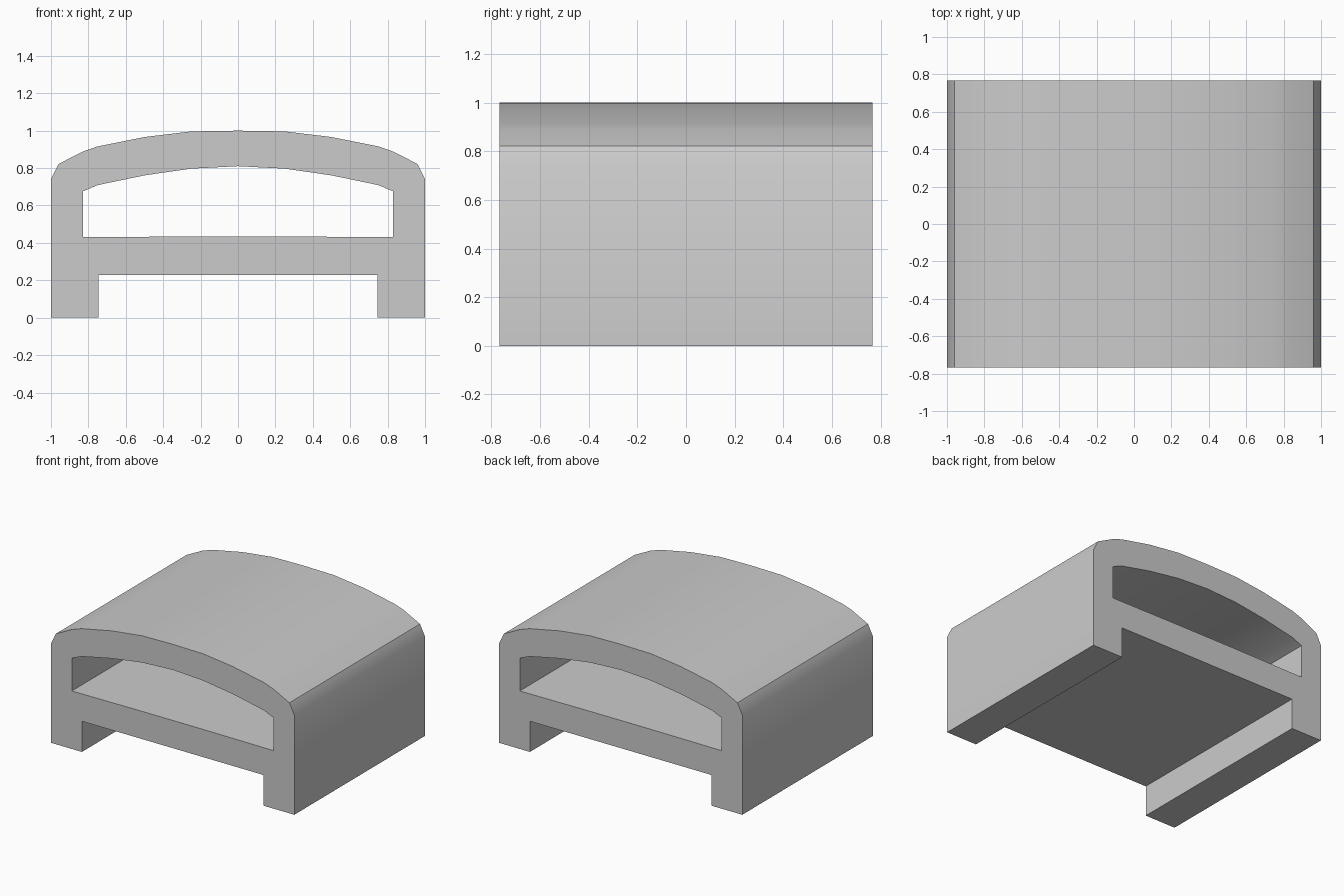
import bpy, bmesh, math

if "Cube" in bpy.data.objects:
    bpy.data.objects.remove(bpy.data.objects["Cube"])

HALF_DEPTH = 0.767

# Right half of each loop as (x, z), listed from the top centre to the bottom
outer = [(0, 1.0), (0.25, 0.996), (0.5, 0.966), (0.75, 0.916), (0.83, 0.888),
         (0.96, 0.822), (1, 0.742), (1, 0), (0.747, 0), (0.747, 0.228)]
inner = [(0, 0.81), (0.25, 0.797), (0.5, 0.761), (0.75, 0.709),
         (0.83, 0.675), (0.83, 0.431), (0.25, 0.434)]


def full_loop(half):
    """Mirror a half loop across x = 0 into a closed loop."""
    return half + [(-x, z) for x, z in reversed(half) if x > 0]


def add_loop(bm, half):
    verts = [bm.verts.new((x, -HALF_DEPTH, z)) for x, z in full_loop(half)]
    return [bm.edges.new((v, verts[i - 1])) for i, v in enumerate(verts)]


# Arched band: front face with its window, extruded to the back
bm = bmesh.new()
edges = add_loop(bm, outer) + add_loop(bm, inner)
bmesh.ops.triangle_fill(bm, edges=edges, use_beauty=True)
ext = bmesh.ops.extrude_face_region(bm, geom=bm.faces[:], use_keep_orig=True)
moved = [g for g in ext["geom"] if isinstance(g, bmesh.types.BMVert)]
bmesh.ops.translate(bm, verts=moved, vec=(0, 2 * HALF_DEPTH, 0))
bmesh.ops.recalc_face_normals(bm, faces=bm.faces[:])

mesh = bpy.data.meshes.new("arched_band")
bm.to_mesh(mesh)
bm.free()
band = bpy.data.objects.new("arched_band", mesh)
bpy.context.collection.objects.link(band)

# Soft arch, crisp corners
bpy.context.view_layer.objects.active = band
band.select_set(True)
bpy.ops.object.shade_smooth_by_angle(angle=math.radians(30))
